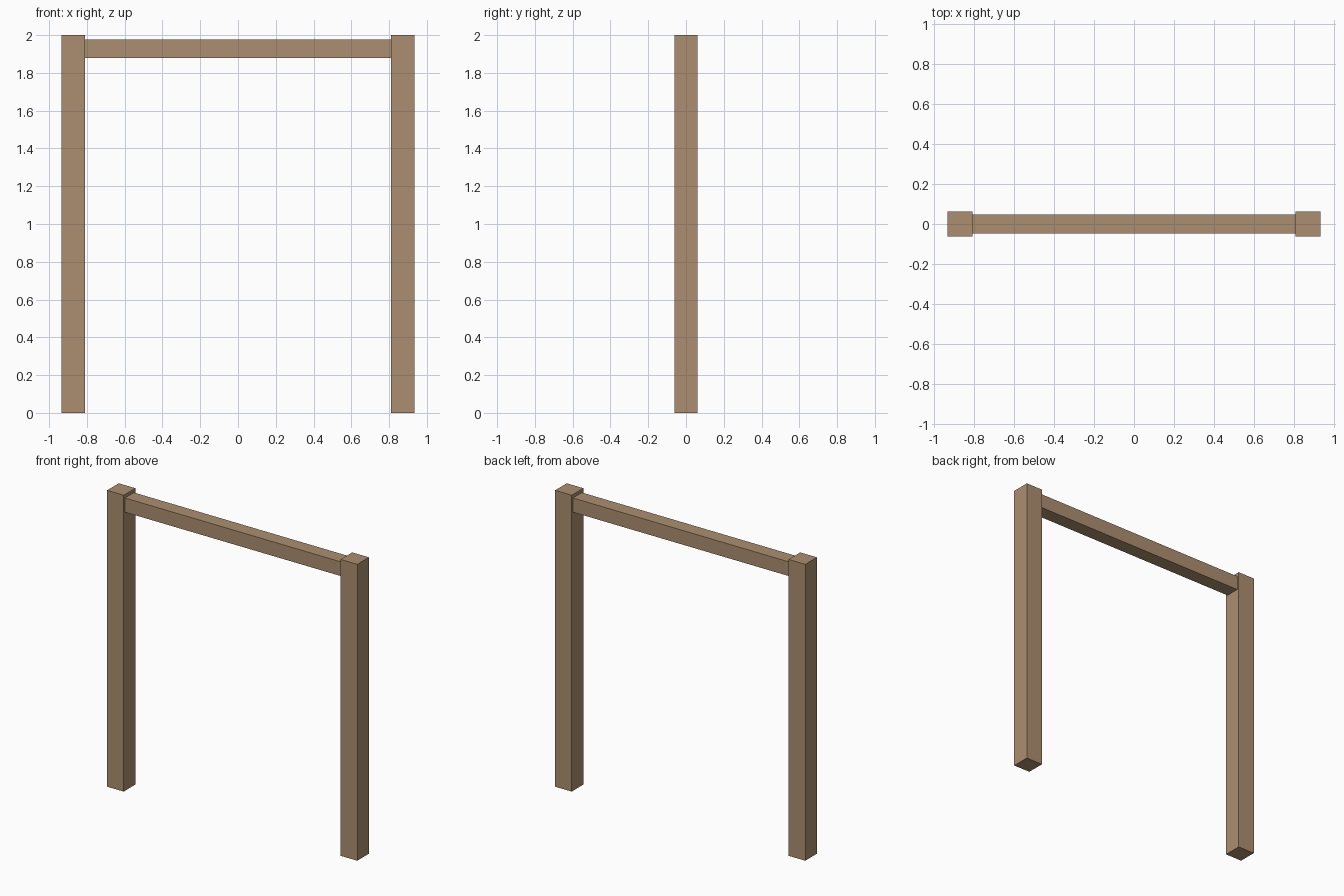
import bpy

if "Cube" in bpy.data.objects:
    bpy.data.objects.remove(bpy.data.objects["Cube"])

wood = bpy.data.materials.new("wood")
wood.diffuse_color = (0.41, 0.275, 0.162, 1)
wood.use_nodes = True
wood.node_tree.nodes["Principled BSDF"].inputs["Base Color"].default_value = wood.diffuse_color


def box(name, lo, hi):
    bpy.ops.mesh.primitive_cube_add(size=1, location=[(a + b) / 2 for a, b in zip(lo, hi)])
    ob = bpy.context.object
    ob.name = name
    ob.scale = [b - a for a, b in zip(lo, hi)]
    bpy.ops.object.transform_apply(location=False, rotation=False, scale=True)
    ob.data.materials.append(wood)
    return ob


# Square upright posts
inner, outer, half = 0.81, 0.934, 0.062
box("left_post", (-outer, -half, 0), (-inner, half, 2))
box("right_post", (inner, -half, 0), (outer, half, 2))

# Thinner crossbeam fitted between the posts just below their tops
box("crossbeam", (-inner, -0.048, 1.88), (inner, 0.048, 1.976))
